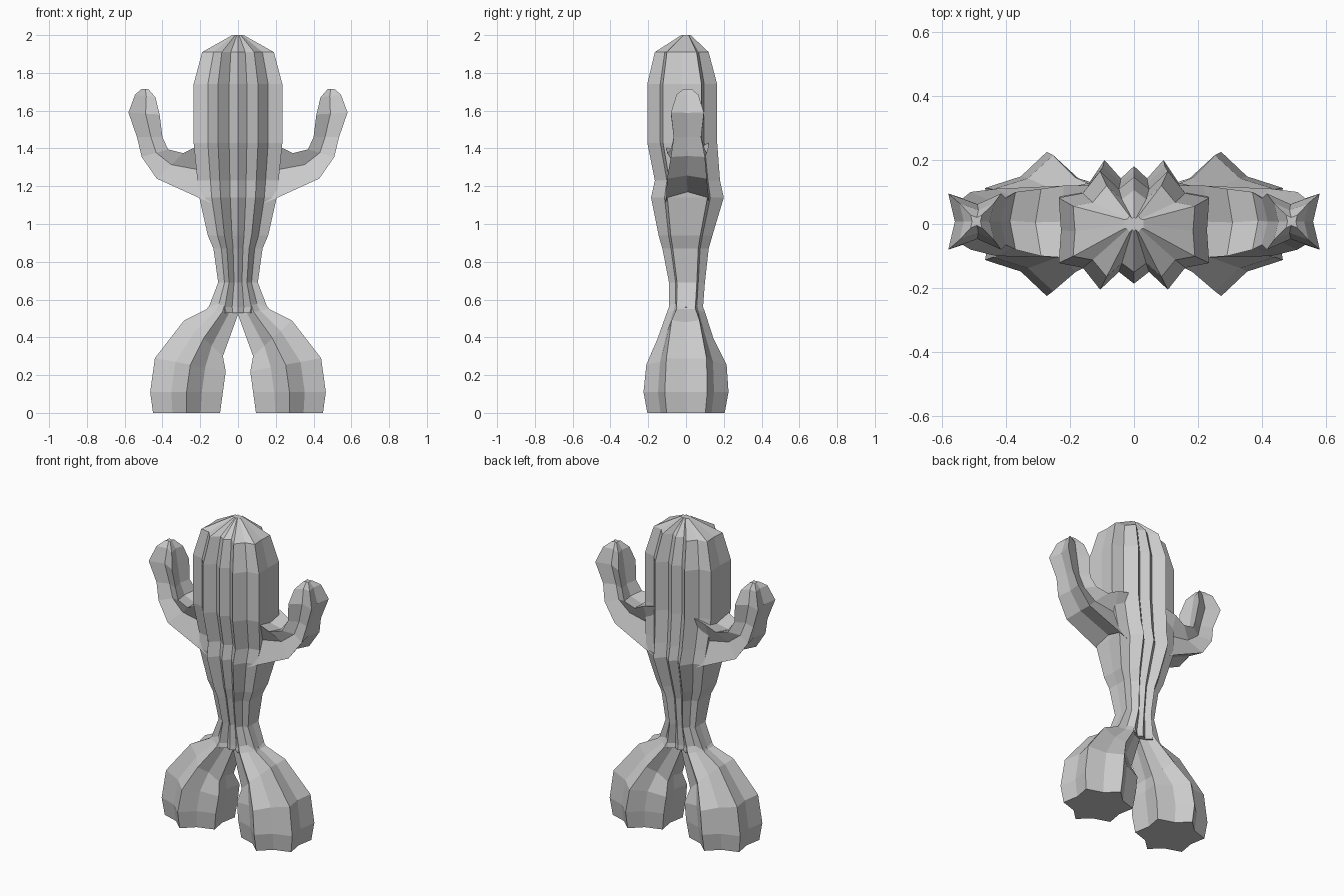
import bpy, bmesh

# Ribbed cross-sections: (t across from -1 inner to 1 outer, s depth), front half only
BODY = [(-1, .55), (-.68, .63), (-.45, 1), (-.2, .7), (0, .9),
        (.2, .7), (.45, 1), (.68, .63), (1, .55)]
LEG = [(-1, .5), (-.42, .66), (0, 1), (.42, .66), (1, .5)]
ARM = [(-1, 1), (-.1, .62), (1, 1)]


def loft(name, half, rings, dent, mirrored=False):
    """Skin rings given as inner (x,z), outer (x,z), front y, back y."""
    # full outline: front ribs, side groove, back ribs, side groove
    outline = [(t, -s) for t, s in half] + [(1 - dent, 0)]
    outline += [(t, s) for t, s in reversed(half)] + [(dent - 1, 0)]
    bm = bmesh.new()
    loops = []
    for xi, zi, xo, zo, y0, y1 in rings:
        loop = []
        for t, s in outline:
            k = (t + 1) / 2
            y = (y0 + y1) / 2 + s * (y1 - y0) / 2
            loop.append(bm.verts.new((xi + (xo - xi) * k, y, zi + (zo - zi) * k)))
        loops.append(loop)
    n = len(outline)
    for a, b in zip(loops, loops[1:]):
        for i in range(n):
            j = (i + 1) % n
            bm.faces.new((a[i], a[j], b[j], b[i]))
    bm.faces.new(loops[0][::-1])
    bm.faces.new(loops[-1])
    bmesh.ops.recalc_face_normals(bm, faces=bm.faces[:])
    mesh = bpy.data.meshes.new(name)
    bm.to_mesh(mesh)
    bm.free()
    ob = bpy.data.objects.new(name, mesh)
    bpy.context.collection.objects.link(ob)
    if mirrored:
        mod = ob.modifiers.new("Mirror", 'MIRROR')
        mod.use_clip = False
        mod.use_mirror_merge = False
    return ob


# Trunk: half width, height, front y, back y
trunk = [(.14, .53, -.095, .095), (.155, .56, -.09, .09), (.105, .69, -.09, .10),
         (.13, .87, -.125, .12), (.16, .94, -.145, .14), (.205, 1.14, -.185, .20),
         (.215, 1.23, -.165, .18), (.235, 1.43, -.205, .165), (.235, 1.74, -.205, .165),
         (.19, 1.91, -.165, .12), (.03, 2.0, -.025, .025)]
loft("trunk", BODY, [(-w, z, w, z, y0, y1) for w, z, y0, y1 in trunk], .03)

# Flared legs leaning in to the waist
loft("legs", LEG, [
    (.095, 0, .45, 0, -.205, .205),
    (.08, .11, .465, .11, -.225, .225),
    (.065, .22, .44, .29, -.21, .215),
    (.08, .30, .285, .49, -.15, .145),
    (.0, .52, .165, .55, -.10, .10),
    (.01, .58, .115, .62, -.075, .075)], .1, True)

# Raised arms with rounded tips
loft("arms", ARM, [
    (.14, 1.43, .14, 1.11, -.11, .12),
    (.22, 1.41, .21, 1.14, -.105, .12),
    (.29, 1.375, .43, 1.24, -.10, .11),
    (.37, 1.395, .51, 1.355, -.08, .10),
    (.40, 1.46, .535, 1.46, -.065, .08),
    (.415, 1.58, .58, 1.59, -.08, .095),
    (.437, 1.67, .545, 1.685, -.05, .065),
    (.475, 1.715, .51, 1.715, -.012, .028)], .25, True)
